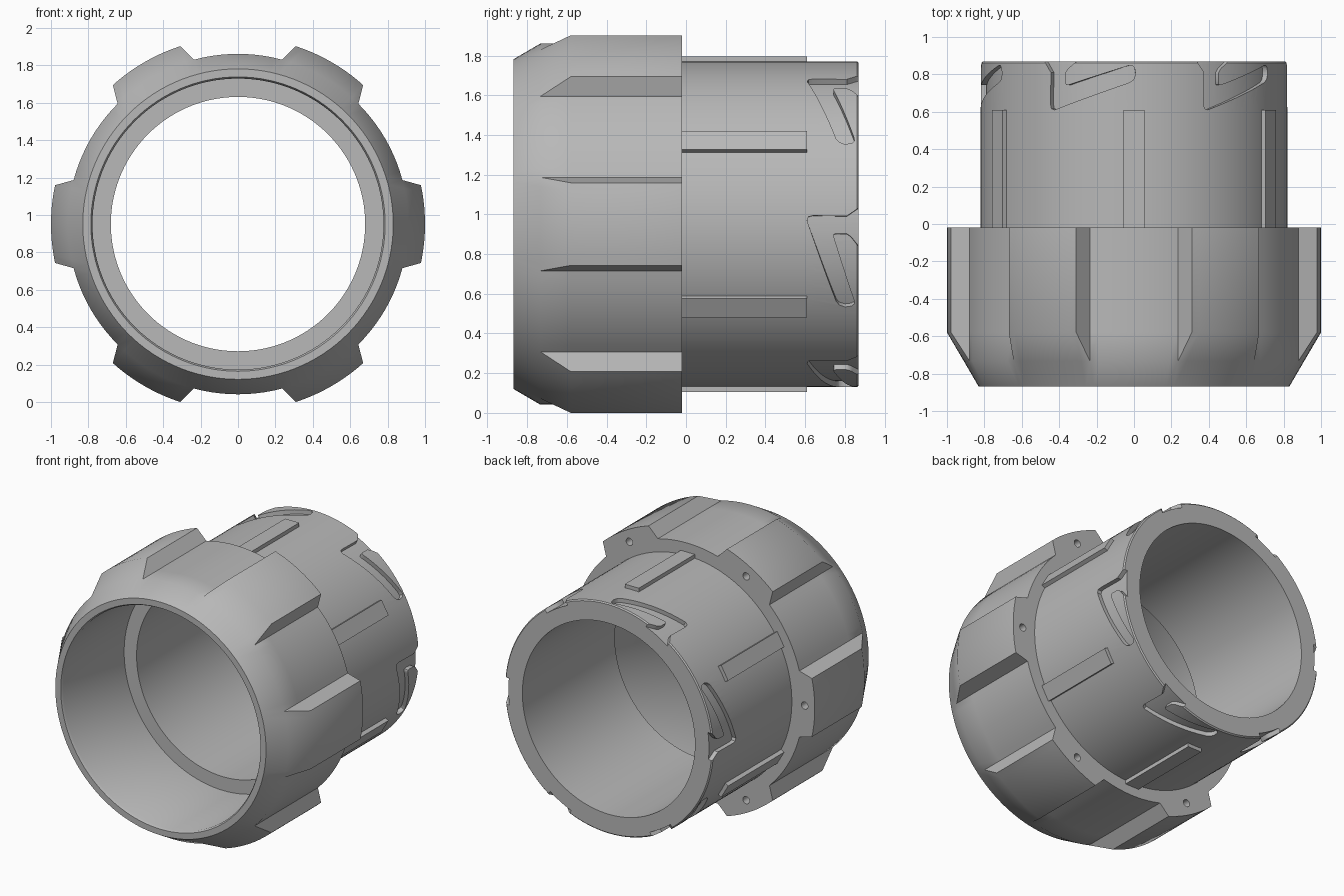
import bpy, bmesh
from math import cos, sin, radians, pi
from mathutils import Matrix

cube = bpy.data.objects.get("Cube")
if cube:
    bpy.data.objects.remove(cube, do_unlink=True)

CZ = 0.951            # height of the horizontal axis
SIDES = 120

grey = bpy.data.materials.new("plain grey")
grey.use_nodes = True
colour = (0.48, 0.48, 0.48, 1)
grey.diffuse_color = colour
grey.node_tree.nodes["Principled BSDF"].inputs["Base Color"].default_value = colour


def polar(deg, r, y):
    a = radians(deg)
    return (r * cos(a), y, CZ + r * sin(a))


def finish(bm, name):
    bmesh.ops.remove_doubles(bm, verts=bm.verts, dist=1e-5)
    bmesh.ops.recalc_face_normals(bm, faces=bm.faces)
    mesh = bpy.data.meshes.new(name)
    bm.to_mesh(mesh)
    bm.free()
    mesh.materials.append(grey)
    ob = bpy.data.objects.new(name, mesh)
    bpy.context.collection.objects.link(ob)
    return ob


def rings(rows, name):
    """Closed tube of rings; the last ring joins the first."""
    bm = bmesh.new()
    loops = [[bm.verts.new(p) for p in row] for row in rows]
    n = len(loops[0])
    for k, a in enumerate(loops):
        b = loops[(k + 1) % len(loops)]
        for i in range(n):
            j = (i + 1) % n
            bm.faces.new((a[i], a[j], b[j], b[i]))
    return finish(bm, name)


def select(ob):
    bpy.ops.object.select_all(action='DESELECT')
    ob.select_set(True)
    bpy.context.view_layer.objects.active = ob


def cut(ob, cutter):
    cutter.hide_render = True
    mod = ob.modifiers.new("cut", 'BOOLEAN')
    mod.operation = 'DIFFERENCE'
    mod.solver = 'EXACT'
    mod.object = cutter
    select(ob)
    bpy.ops.object.modifier_apply(modifier=mod.name)
    bpy.data.objects.remove(cutter, do_unlink=True)


def smooth(ob):
    select(ob)
    bpy.ops.object.shade_smooth_by_angle(angle=radians(35))


# Grip collar: six lugs and the gaps between them, under one front chamfer
def collar_ring(y, half, lug_r, gap_r):
    pts = []
    for k in range(6):
        mid = 60 * k
        pts += [polar(mid + half * (i / 5 - 1), lug_r, y) for i in range(11)]
        pts += [polar(mid + 15 + 3 * i, gap_r, y) for i in range(11)]
    return pts


collar = rings([
    collar_ring(-0.02, 12, 1.0, 0.91),
    collar_ring(-0.58, 12, 1.0, 0.91),
    collar_ring(-0.733, 15, 0.91, 0.91),
    collar_ring(-0.87, 15, 0.83, 0.83),
    collar_ring(-0.87, 15, 0.787, 0.787),
    collar_ring(-0.855, 15, 0.778, 0.778),
    collar_ring(-0.02, 15, 0.778, 0.778),
], "grip_collar")

# Small blind holes in the back of each lug
bm = bmesh.new()
for k in range(6):
    place = Matrix.Translation(polar(60 * k, 0.92, -0.06)) @ Matrix.Rotation(pi / 2, 4, 'X')
    bmesh.ops.create_cone(bm, cap_ends=True, segments=20, radius1=0.026,
                          radius2=0.026, depth=0.12, matrix=place)
cut(collar, finish(bm, "hole_cutter"))
smooth(collar)

# Sleeve with the narrower bore
profile = [(0.68, -0.17), (0.68, 0.87), (0.812, 0.87), (0.82, 0.862),
           (0.82, 0.59), (0.82, -0.17)]
sleeve = rings([[polar(360 * i / SIDES, r, y) for i in range(SIDES)]
                for r, y in profile], "sleeve")

# Bayonet slots: mouth at the rim, then a slanted track; outline is (degrees, y)
outline = [(-3.2, 0.95), (-3, 0.875), (0.2, 0.81), (0, 0.64), (0.4, 0.617),
           (1.8, 0.61), (31.4, 0.757), (32.8, 0.772), (33.6, 0.8),
           (33.2, 0.835), (32.3, 0.848), (31, 0.847), (7.4, 0.742),
           (6.6, 0.745), (6.4, 0.76), (6.5, 0.81), (7.6, 0.832),
           (11.5, 0.875), (11.6, 0.95)]
bm = bmesh.new()
for k in range(6):
    part = bmesh.new()
    face = part.faces.new([part.verts.new((t, y, 0.79)) for t, y in outline])
    top = bmesh.ops.extrude_face_region(part, geom=[face])["geom"]
    for v in top:
        if isinstance(v, bmesh.types.BMVert):
            v.co.z = 0.87
    for t in range(-2, 33, 2):
        bmesh.ops.bisect_plane(part, geom=part.verts[:] + part.edges[:] + part.faces[:],
                               plane_co=(t + 0.5, 0, 0), plane_no=(1, 0, 0))
    bmesh.ops.triangulate(part, faces=part.faces)
    for v in part.verts:
        v.co = polar(60 * k + 3 - v.co.x, v.co.z, v.co.y)
    temp = bpy.data.meshes.new("slot")
    part.to_mesh(temp)
    part.free()
    bm.from_mesh(temp)
    bpy.data.meshes.remove(temp)
cut(sleeve, finish(bm, "slot_cutter"))
smooth(sleeve)

# Straight guide ribs along the sleeve
for k in range(6):
    angle = 30 + 60 * k
    bm = bmesh.new()
    size = Matrix.Diagonal((0.045, 0.64, 0.11, 1))
    place = Matrix.Translation(polar(angle, 0.8225, 0.29)) @ Matrix.Rotation(-radians(angle), 4, 'Y')
    bmesh.ops.create_cube(bm, size=1, matrix=place @ size)
    finish(bm, f"guide_rib_{k + 1}")
